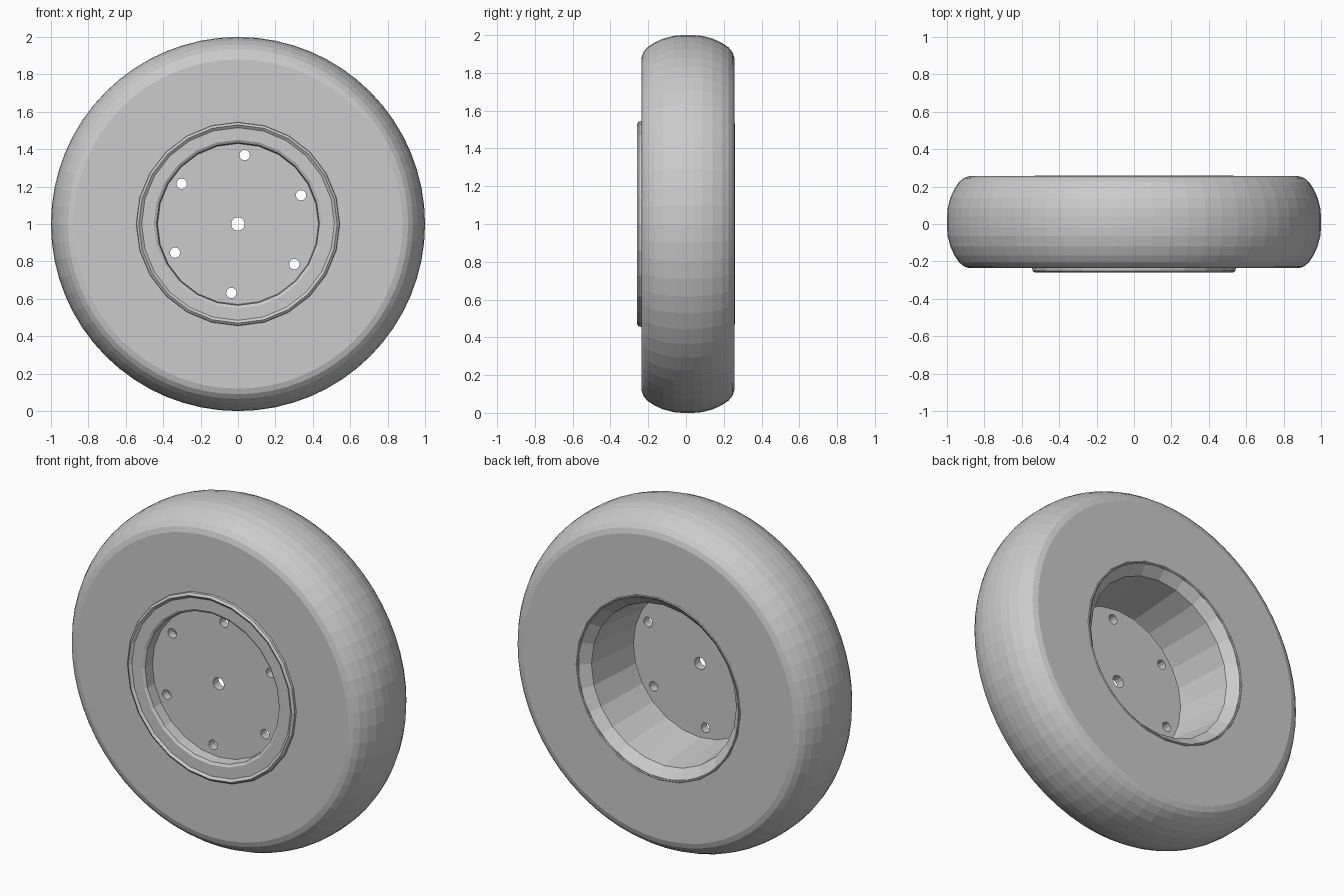
import bpy, bmesh
from math import cos, sin, pi, radians

if "Cube" in bpy.data.objects:
    bpy.data.objects.remove(bpy.data.objects["Cube"])

CENTRE_Z = 1.0


def add_ring(bm, radius, y, sides, cx=0.0, cz=CENTRE_Z):
    """Ring of vertices around an axis parallel to y."""
    return [bm.verts.new((cx + radius * cos(2 * pi * i / sides), y,
                          cz + radius * sin(2 * pi * i / sides))) for i in range(sides)]


def bridge(bm, a, b):
    n = len(a)
    for i in range(n):
        j = (i + 1) % n
        bm.faces.new((a[i], a[j], b[j], b[i]))


def finish(bm, name):
    bmesh.ops.recalc_face_normals(bm, faces=bm.faces[:])
    mesh = bpy.data.meshes.new(name)
    bm.to_mesh(mesh)
    bm.free()
    obj = bpy.data.objects.new(name, mesh)
    bpy.context.collection.objects.link(obj)
    return obj


def lathe(name, profile, sides):
    """Turn a closed (radius, y) profile around the axle."""
    bm = bmesh.new()
    rings = [add_ring(bm, r, y, sides) for r, y in profile]
    for k in range(len(rings)):
        bridge(bm, rings[k], rings[(k + 1) % len(rings)])
    return finish(bm, name)


def cylinders(name, items, y0, y1, sides):
    """Capped cylinders along y; items are (radius, x, z)."""
    bm = bmesh.new()
    for r, x, z in items:
        a = add_ring(bm, r, y0, sides, x, z)
        b = add_ring(bm, r, y1, sides, x, z)
        bridge(bm, a, b)
        bm.faces.new(a)
        bm.faces.new(b)
    return finish(bm, name)


# Tyre: flat sidewalls with a rounded tread, mirrored about its middle plane
MID = 0.01
half = [(0.52, 0.246), (0.88, 0.246), (0.91, 0.236), (0.935, 0.215),
        (0.96, 0.178), (0.982, 0.13), (0.996, 0.075), (1.0, 0.03)]
tyre_profile = [(r, MID - d) for r, d in half] + [(r, MID + d) for r, d in reversed(half)]
lathe("tyre", tyre_profile, 64)

# Rim: raised front lip, shallow front recess, deep tapered barrel, back chamfer
rim_profile = [(0.545, -0.23), (0.543, -0.25), (0.53, -0.26), (0.515, -0.249),
               (0.45, -0.249), (0.435, -0.24), (0.428, -0.155), (0.435, -0.12),
               (0.47, 0.205), (0.53, 0.26), (0.54, 0.25)]
lathe("rim", rim_profile, 24)

# Hub disc with an axle hole and six bolt holes
disc = cylinders("hub_disc", [(0.434, 0, CENTRE_Z)], -0.18, -0.13, 24)
holes = [(0.036, 0, CENTRE_Z)]
for k in range(6):
    a = radians(24.5 + 60 * k)
    holes.append((0.028, 0.37 * cos(a), CENTRE_Z + 0.37 * sin(a)))
cutter = cylinders("hole_cutter", holes, -0.3, 0.0, 12)
cutter.hide_render = True
cutter.hide_set(True)
cut = disc.modifiers.new("holes", 'BOOLEAN')
cut.operation = 'DIFFERENCE'
cut.solver = 'EXACT'
cut.object = cutter
